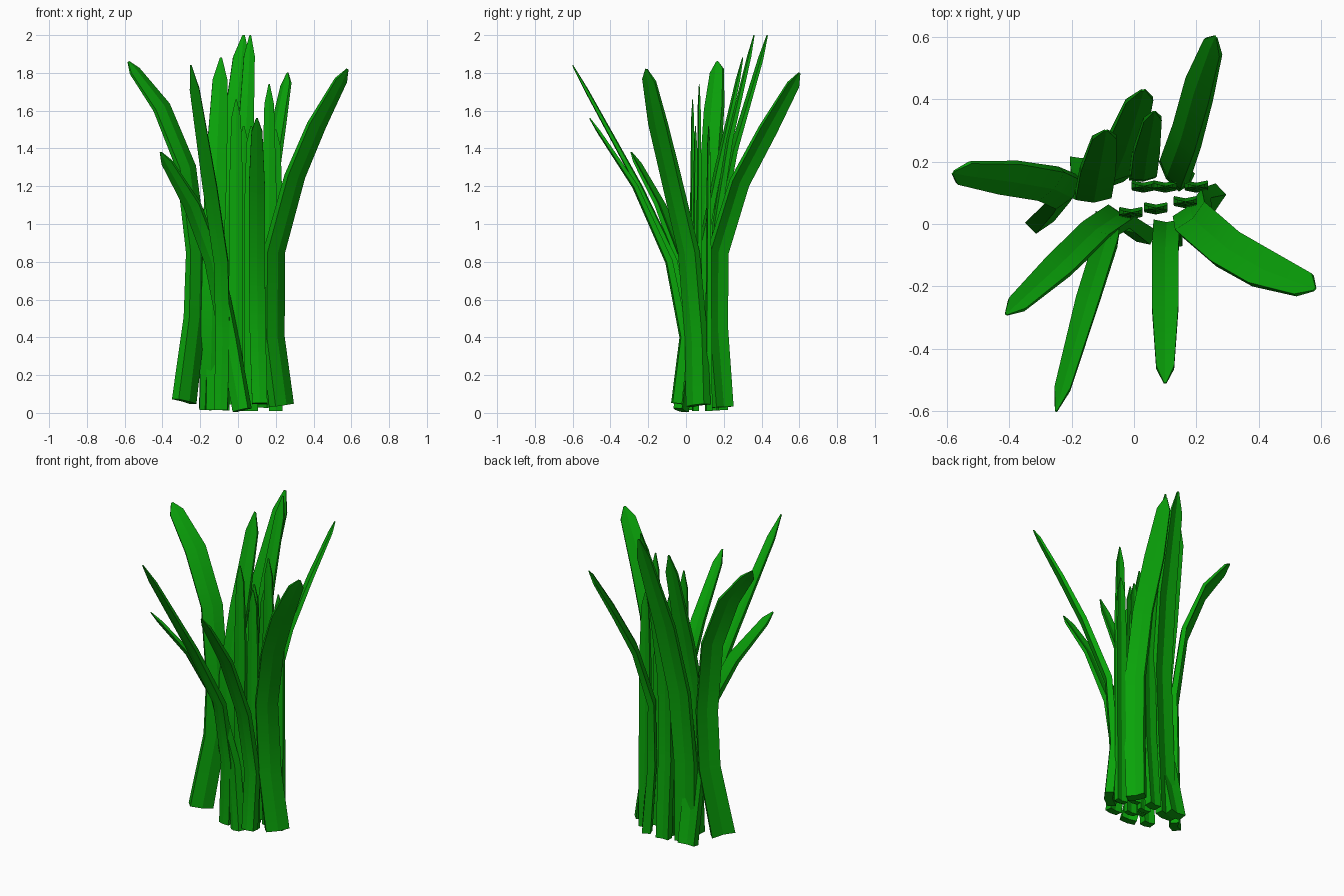
import bpy, bmesh, math
from mathutils import Vector

if "Cube" in bpy.data.objects:
    bpy.data.objects.remove(bpy.data.objects["Cube"])

green = bpy.data.materials.new("leaf_green")
green.diffuse_color = (0.003, 0.37, 0.003, 1)
green.use_nodes = True
green.node_tree.nodes["Principled BSDF"].inputs["Base Color"].default_value = green.diffuse_color


def blade(name, path, width, azimuth, thick=0.05, base=0.95):
    """Creased leaf swept along path; azimuth (degrees) is the direction of its width."""
    pts = [Vector(p) for p in path]
    pts.insert(-1, pts[-2].lerp(pts[-1], 0.8))      # shoulder below the pointed tip
    n = len(pts)
    side = Vector((math.cos(math.radians(azimuth)), math.sin(math.radians(azimuth)), 0))
    bm = bmesh.new()
    rings = []
    for i, p in enumerate(pts):
        t = (pts[min(i + 1, n - 1)] - pts[max(i - 1, 0)]).normalized()
        u = (side - t * side.dot(t)).normalized()
        v = t.cross(u)
        f = i / (n - 1)
        w = width / 2 * (0.1 if i == n - 1 else 0.68 if i == n - 2 else base if i == 0 else 1)
        h = thick / 2 * (1 - 0.9 * f)
        fold = 0.2 * w                               # shallow V along the midrib
        section = [(-w, h), (0, h - fold), (w, h), (w, -h), (0, -h - fold), (-w, -h)]
        rings.append([bm.verts.new(p + u * a + v * (b + fold / 2)) for a, b in section])
    for r, s in zip(rings, rings[1:]):
        for k in range(6):
            j = (k + 1) % 6
            bm.faces.new((r[k], r[j], s[j], s[k]))
    bm.faces.new(rings[0][::-1])
    bm.faces.new(rings[-1])
    bmesh.ops.recalc_face_normals(bm, faces=bm.faces)
    for f in bm.faces:
        f.smooth = True
    me = bpy.data.meshes.new(name)
    bm.to_mesh(me)
    bm.free()
    me.set_sharp_from_angle(angle=math.radians(20))
    me.materials.append(green)
    bpy.context.collection.objects.link(bpy.data.objects.new(name, me))


# Leaves that arch outwards, named by the side they lean to
blade("leaf_back_right", [(.14, .19, .03), (.125, .16, .45), (.125, .165, .85), (.165, .28, 1.22), (.205, .43, 1.5), (.262, .60, 1.80)], .115, -56)
blade("leaf_back_tall", [(-.11, .15, .015), (-.10, .14, .5), (-.07, .16, .95), (-.03, .25, 1.4), (.03, .43, 2.0)], .13, 8)
blade("leaf_back_inner", [(.02, .19, .015), (.025, .16, .5), (.03, .16, 1.0), (.04, .23, 1.45), (.065, .36, 2.0)], .085, 5)
blade("leaf_back_left", [(-.15, .19, .02), (-.14, .10, .45), (-.13, .09, .9), (-.115, .17, 1.3), (-.09, .30, 1.88)], .115, 3)
blade("leaf_left", [(-.28, .03, .06), (-.225, .09, .5), (-.215, .10, .85), (-.27, .125, 1.3), (-.40, .145, 1.62), (-.58, .165, 1.86)], .125, 46, base=1.1)
blade("leaf_front_left", [(.02, -.03, .015), (-.05, .02, .4), (-.13, -.03, .8), (-.245, -.14, 1.1), (-.41, -.29, 1.38)], .095, -24)
blade("leaf_front_long", [(-.09, .01, .015), (-.08, .01, .4), (-.09, -.06, .8), (-.15, -.25, 1.2), (-.25, -.60, 1.84)], .075, -5)
blade("leaf_front", [(.115, -.05, .05), (.105, -.01, .4), (.10, -.09, .8), (.10, -.27, 1.2), (.10, -.51, 1.56)], .085, 0)
blade("leaf_right", [(.235, .06, .04), (.19, .05, .4), (.195, .01, .85), (.305, -.085, 1.25), (.42, -.15, 1.52), (.58, -.21, 1.82)], .13, 44, base=1.05)

# Upright leaves in the middle: x, y, height
uprights = [(.03, .12, 1.52), (.10, .12, 1.5), (.20, .12, 1.5),
            (.165, .07, 1.74), (.07, .05, 1.52), (-.01, .035, 1.66)]
for i, (x, y, top) in enumerate(uprights):
    path = [(x, y, .01 + .035 * (i % 2))] + [(x, y, top * k) for k in (.35, .7, 1)]
    blade(f"upright_leaf_{i + 1}", path, .075, 0, .032)
